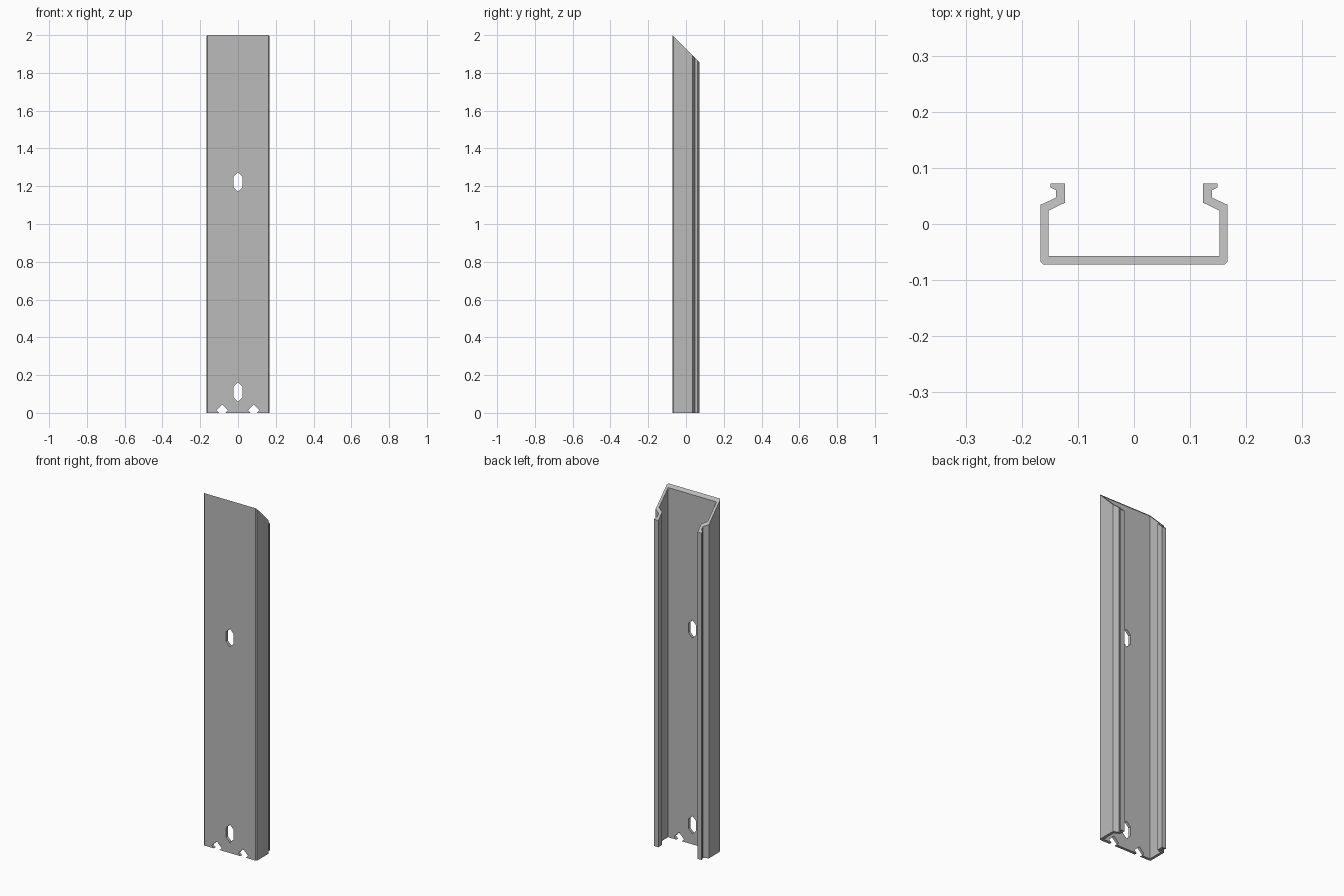
import bpy
import bmesh

cube = bpy.data.objects.get("Cube")
if cube:
    bpy.data.objects.remove(cube, do_unlink=True)

HEIGHT = 2.0
FRONT = -0.0725

steel = bpy.data.materials.new("plain grey metal")
steel.use_nodes = True
grey = (0.5, 0.5, 0.5, 1)
steel.diffuse_color = grey
steel.node_tree.nodes["Principled BSDF"].inputs["Base Color"].default_value = grey


def prism(name, base, offset):
    """Extrude a closed outline along an offset vector."""
    bm = bmesh.new()
    face = bm.faces.new([bm.verts.new(p) for p in base])
    ext = bmesh.ops.extrude_face_region(bm, geom=[face], use_keep_orig=True)
    moved = [g for g in ext["geom"] if isinstance(g, bmesh.types.BMVert)]
    bmesh.ops.translate(bm, verts=moved, vec=offset)
    bmesh.ops.recalc_face_normals(bm, faces=bm.faces)
    mesh = bpy.data.meshes.new(name)
    bm.to_mesh(mesh)
    bm.free()
    obj = bpy.data.objects.new(name, mesh)
    bpy.context.collection.objects.link(obj)
    return obj


# Half of the channel section: outer wall, hooked lip, inner wall
half = [(0.161, FRONT), (0.167, FRONT + 0.006), (0.167, 0.034),
        (0.139, 0.047), (0.139, 0.060), (0.149, 0.065), (0.149, 0.0725),
        (0.123, 0.0725), (0.123, 0.038), (0.152, 0.024), (0.152, -0.057)]
section = half + [(-x, y) for x, y in reversed(half)]
channel = prism("channel_rail", [(x, y, 0) for x, y in section], (0, 0, HEIGHT))
channel.data.materials.append(steel)

# Mitre the top end at 45 degrees, sloping down to the back
for v in channel.data.vertices:
    if v.co.z > 1:
        v.co.z = HEIGHT - (v.co.y - FRONT)


def cut(name, cx, cz, r, straight):
    """Punch a pointed slot or a diamond through the front plate."""
    s = straight
    pts = [(0, s + r), (r, s), (r, -s), (0, -s - r), (-r, -s), (-r, s)]
    if not s:
        pts = [(0, r), (r, 0), (0, -r), (-r, 0)]
    cutter = prism(name, [(cx + x, FRONT - 0.02, cz + z) for x, z in pts], (0, 0.06, 0))
    cutter.hide_render = True
    cutter.data.materials.append(steel)
    mod = channel.modifiers.new(name, "BOOLEAN")
    mod.operation = "DIFFERENCE"
    mod.solver = "EXACT"
    mod.object = cutter
    bpy.context.view_layer.objects.active = channel
    bpy.ops.object.modifier_apply(modifier=mod.name)
    bpy.data.objects.remove(cutter, do_unlink=True)


# Mounting slots and bottom notches
for z in (0.111, 1.222):
    cut("slot_cutter", 0, z, 0.024, 0.027)
for x in (-0.083, 0.083):
    cut("notch_cutter", x, 0.014, 0.031, 0)
